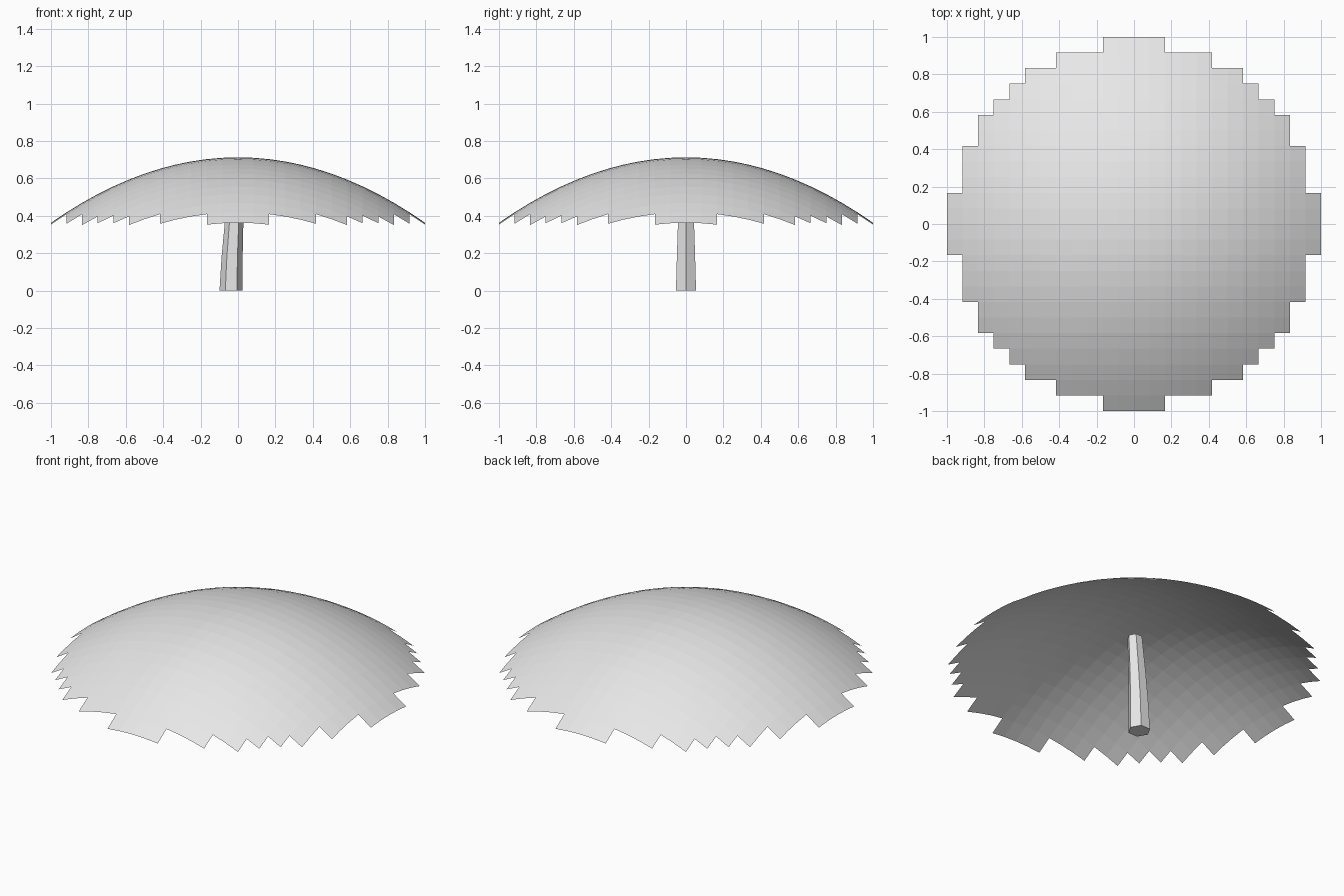
import bpy, bmesh
from math import cos, sin, pi

cube = bpy.data.objects.get("Cube")
if cube:
    bpy.data.objects.remove(cube, do_unlink=True)

# Single pale grey material
grey = bpy.data.materials.new("pale_grey")
grey.use_nodes = True
colour = (0.8, 0.8, 0.8, 1)
grey.diffuse_color = colour
grey.node_tree.nodes["Principled BSDF"].inputs["Base Color"].default_value = colour


def add_object(name, bm):
    mesh = bpy.data.meshes.new(name)
    bm.to_mesh(mesh)
    bm.free()
    mesh.materials.append(grey)
    obj = bpy.data.objects.new(name, mesh)
    bpy.context.collection.objects.link(obj)
    return obj


# Canopy: square grid trimmed to a stepped disc, then domed
CELLS = 12
TOP, DROP = 0.713, 0.35
bm = bmesh.new()
bmesh.ops.create_grid(bm, x_segments=2 * CELLS, y_segments=2 * CELLS, size=1)
outside = [f for f in bm.faces
           if max(v.co.xy.length for v in f.verts) * CELLS > 12.25]
bmesh.ops.delete(bm, geom=outside, context='FACES')
for v in bm.verts:
    v.co.z = TOP - DROP * v.co.xy.length_squared
add_object("canopy", bm)

# Stem: tapered six-sided tube leaning gently to one side
SIDES = 6
sections = [(0, -0.037, 0.062), (0.19, -0.031, 0.056),
            (0.38, -0.02, 0.049), (0.575, -0.005, 0.042)]  # z, centre x, radius
bm = bmesh.new()
rings = [[bm.verts.new((cx + r * cos(2 * pi * i / SIDES),
                        r * sin(2 * pi * i / SIDES), z)) for i in range(SIDES)]
         for z, cx, r in sections]
for low, high in zip(rings, rings[1:]):
    for i in range(SIDES):
        j = (i + 1) % SIDES
        bm.faces.new((low[i], low[j], high[j], high[i]))
bm.faces.new(rings[0][::-1])
bm.faces.new(rings[-1])
add_object("stem", bm)
